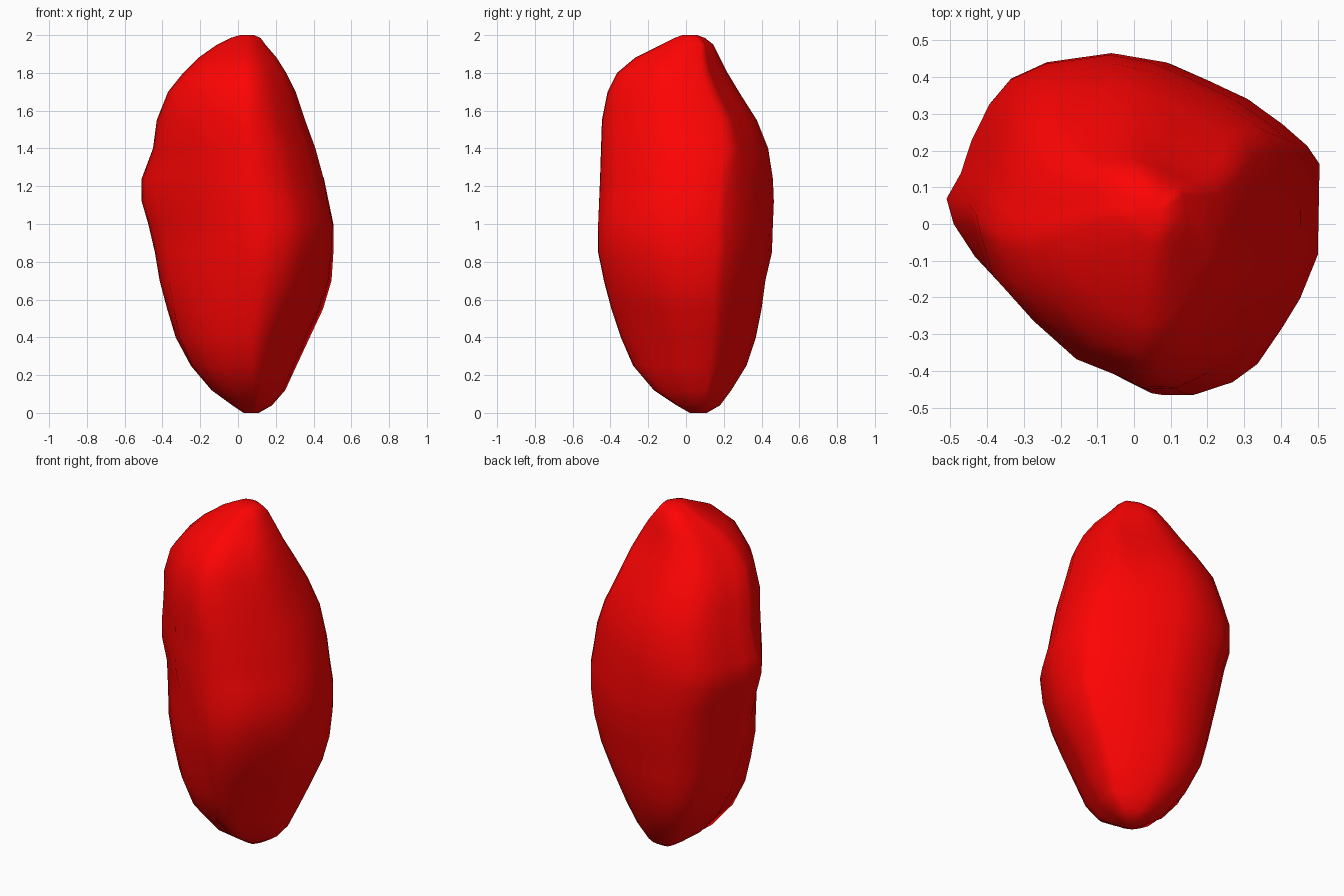
import bpy, bmesh
from mathutils import Vector

if "Cube" in bpy.data.objects:
    bpy.data.objects.remove(bpy.data.objects["Cube"])

# Widest plan outline of the stone, counter-clockwise from the left tip
OUTLINE = [(-.51, .07), (-.49, 0), (-.43, -.09), (-.29, -.23), (-.15, -.36), (0, -.435),
           (.06, -.465), (.15, -.465), (.26, -.43), (.33, -.38), (.40, -.28), (.45, -.2),
           (.5, -.08), (.505, .17), (.47, .22), (.4, .28), (.3, .35), (.19, .4),
           (.07, .45), (-.05, .47), (-.23, .445), (-.33, .4), (-.39, .33), (-.44, .23), (-.47, .14)]

# Height, then left, right, front and back limits of each level
LEVELS = [
    (0, .03, .11, .02, .11), (.04, -.03, .18, -.05, .18), (.12, -.14, .25, -.17, .24),
    (.25, -.25, .31, -.28, .32), (.40, -.33, .38, -.345, .37), (.55, -.375, .45, -.395, .40),
    (.70, -.415, .495, -.435, .42), (.85, -.44, .505, -.465, .455), (1.0, -.475, .505, -.465, .46),
    (1.12, -.51, .48, -.46, .465), (1.24, -.51, .455, -.455, .46), (1.4, -.45, .41, -.45, .435),
    (1.55, -.43, .355, -.445, .375), (1.7, -.37, .305, -.415, .28), (1.8, -.29, .255, -.365, .22),
    (1.88, -.21, .205, -.27, .18), (1.95, -.11, .145, -.13, .145),
    (1.985, -.04, .12, -.06, .10), (2.0, .01, .085, -.02, .06)]


def to_chord(p, a, b, amount):
    """Pull a point towards the line a-b to make a flatter facet."""
    a, b = Vector(a), Vector(b)
    d = b - a
    return p.lerp(a + d * ((p - a).dot(d) / d.dot(d)), amount)


def shaped(p, z):
    # front-right facet, flatter low down
    if p.x > .12 and p.y < 0:
        amount = min(.75, 1.25 * (1 - z)) if z < 1 else min(.4, .5 * (z - 1))
        return to_chord(p, (.12, -.465), (.5, 0), amount)
    # back-right corner, sliding backwards high up
    if p.x > .35 and p.y > 0 and z > 1.2:
        slide = min(.1, .35 * (z - 1.2)) * (1 if p.x > .45 else .5)
        return p + Vector((-.57, .82)) * slide
    # front-left flank, fuller away from the middle
    if -.45 < p.x < -.1 and p.y < 0:
        push = max(0, .14 * (1 - z)) if z < 1.3 else .035
        return p + Vector((-.6, -.8)) * push * (.6 if p.x > -.2 else 1)
    return p


def ring(bm, z, x0, x1, y0, y1):
    pts = [shaped(Vector(q), z) for q in OUTLINE]
    xs, ys = [p.x for p in pts], [p.y for p in pts]
    ax, bx, ay, by = min(xs), max(xs), min(ys), max(ys)
    return [bm.verts.new((x0 + (p.x - ax) / (bx - ax) * (x1 - x0),
                          y0 + (p.y - ay) / (by - ay) * (y1 - y0), z)) for p in pts]


# Stone body lofted through the levels
bm = bmesh.new()
rings = [ring(bm, *level) for level in LEVELS]
n = len(OUTLINE)
for low, high in zip(rings, rings[1:]):
    for i in range(n):
        j = (i + 1) % n
        bm.faces.new((low[i], low[j], high[j], high[i]))
bm.faces.new(rings[0][::-1])
bm.faces.new(rings[-1])
bmesh.ops.recalc_face_normals(bm, faces=bm.faces)
for f in bm.faces:
    f.smooth = True

mesh = bpy.data.meshes.new("stone")
bm.to_mesh(mesh)
bm.free()
stone = bpy.data.objects.new("stone", mesh)
bpy.context.collection.objects.link(stone)

# Red colour
red = bpy.data.materials.new("red")
red.diffuse_color = (1, .001, .001, 1)
red.use_nodes = True
red.node_tree.nodes["Principled BSDF"].inputs["Base Color"].default_value = red.diffuse_color
mesh.materials.append(red)
